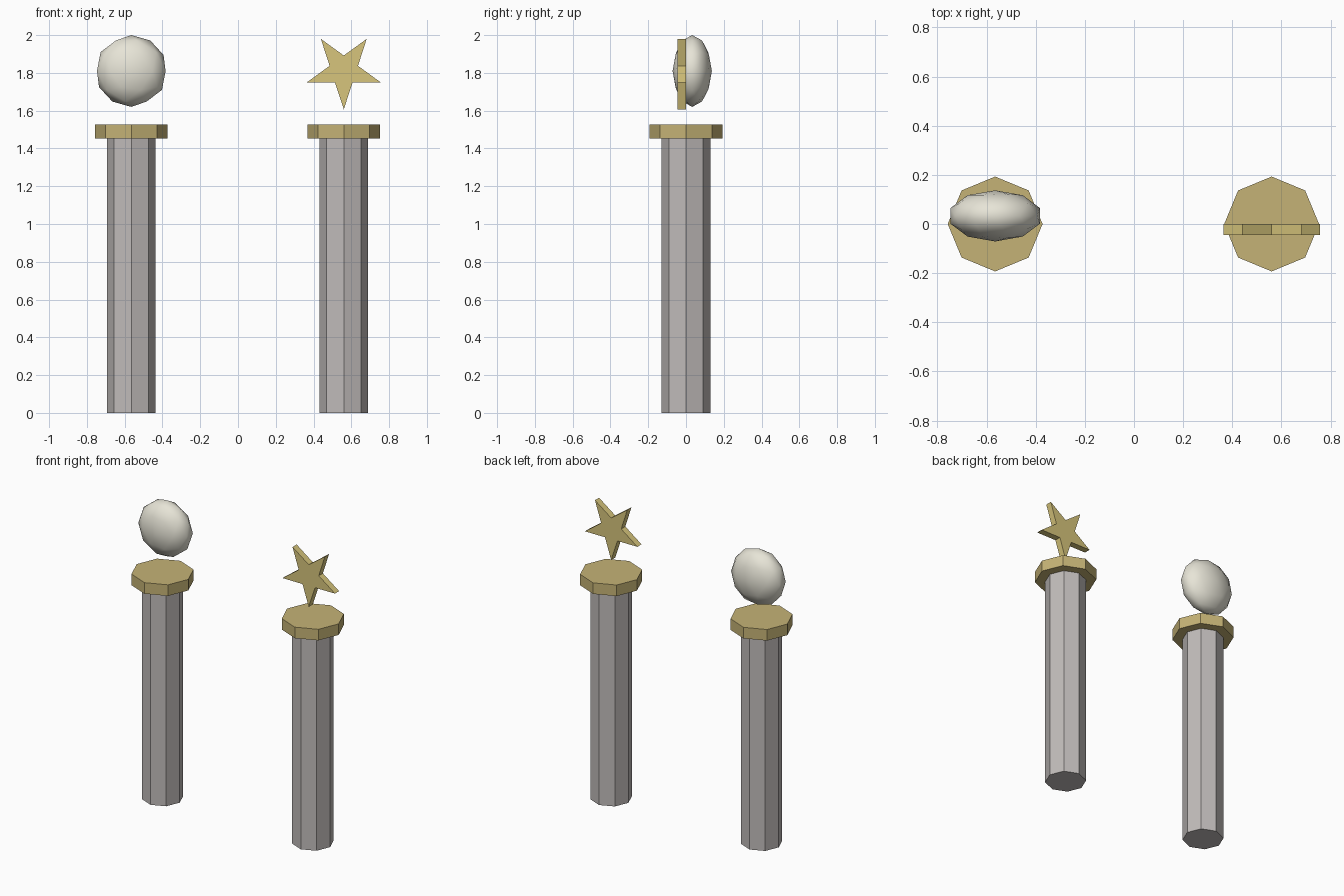
import bpy, bmesh
from math import sin, cos, pi

if "Cube" in bpy.data.objects:
    bpy.data.objects.remove(bpy.data.objects["Cube"])


def material(name, rgb):
    m = bpy.data.materials.new(name)
    m.diffuse_color = (*rgb, 1)
    m.use_nodes = True
    m.node_tree.nodes["Principled BSDF"].inputs["Base Color"].default_value = m.diffuse_color
    return m


stone = material("warm_stone", (0.53, 0.50, 0.49))
gold = material("dull_gold", (0.56, 0.45, 0.18))
bright_gold = material("bright_gold", (0.68, 0.56, 0.20))
ivory = material("ivory", (0.80, 0.78, 0.68))


def octagon_prism(name, x, radius, z0, z1, mat):
    bpy.ops.mesh.primitive_cylinder_add(vertices=8, radius=radius, depth=z1 - z0,
                                        location=(x, 0, (z0 + z1) / 2))
    ob = bpy.context.object
    ob.name = name
    ob.data.materials.append(mat)


# Two octagonal columns with wider caps
for side, x in (("left", -0.565), ("right", 0.56)):
    octagon_prism(side + "_column", x, 0.129, 0, 1.452, stone)
    octagon_prism(side + "_cap", x, 0.193, 1.452, 1.527, gold)

# Flattened moon ball floating over the left column
bpy.ops.mesh.primitive_ico_sphere_add(subdivisions=2, radius=1,
                                      location=(-0.565, 0.033, 1.81))
moon = bpy.context.object
moon.name = "moon_ball"
moon.scale = (0.191, 0.104, 0.19)
bpy.ops.object.transform_apply(location=False, rotation=False, scale=True)
bpy.ops.object.shade_smooth()
moon.data.materials.append(ivory)

# Extruded five-pointed star, one tip down, over the right column
bm = bmesh.new()
outline = []
for i in range(10):
    r = 0.206 if i % 2 == 0 else 0.079
    a = -pi / 2 + i * pi / 5
    outline.append(bm.verts.new((r * cos(a), -0.044, r * sin(a))))
face = bm.faces.new(outline)
ext = bmesh.ops.extrude_face_region(bm, geom=[face])
back = [v for v in ext["geom"] if isinstance(v, bmesh.types.BMVert)]
bmesh.ops.translate(bm, verts=back, vec=(0, 0.044, 0))
bmesh.ops.recalc_face_normals(bm, faces=bm.faces)
mesh = bpy.data.meshes.new("star")
bm.to_mesh(mesh)
bm.free()
star = bpy.data.objects.new("star", mesh)
star.location = (0.56, 0, 1.813)
mesh.materials.append(bright_gold)
bpy.context.collection.objects.link(star)
